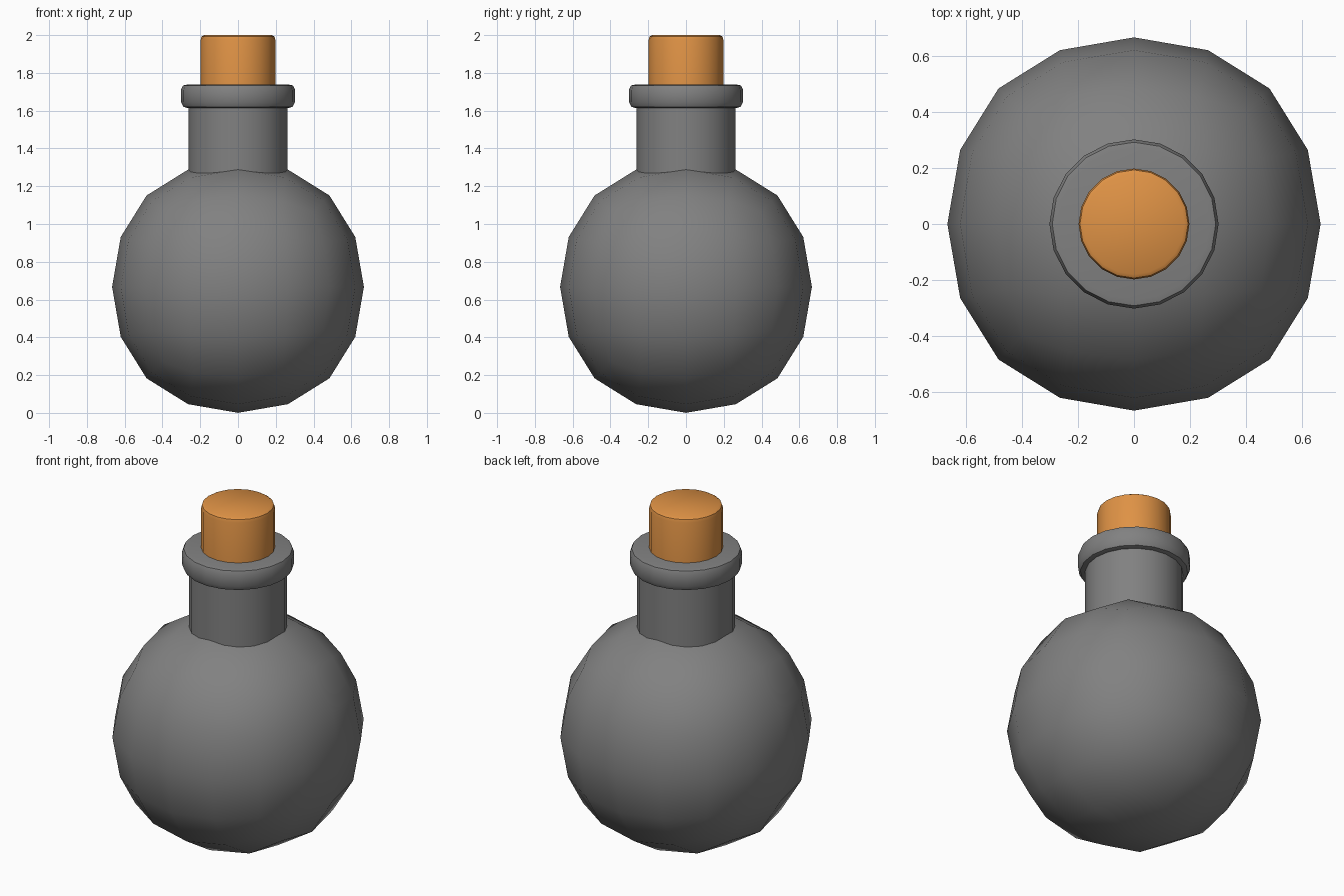
import bpy, bmesh, math

if "Cube" in bpy.data.objects:
    bpy.data.objects.remove(bpy.data.objects["Cube"])


def material(name, color):
    mat = bpy.data.materials.new(name)
    mat.diffuse_color = (*color, 1)
    mat.use_nodes = True
    mat.node_tree.nodes["Principled BSDF"].inputs["Base Color"].default_value = mat.diffuse_color
    return mat


def finish(obj, mat, angle=40):
    obj.data.materials.append(mat)
    bpy.ops.object.select_all(action='DESELECT')
    obj.select_set(True)
    bpy.context.view_layer.objects.active = obj
    bpy.ops.object.shade_smooth_by_angle(angle=math.radians(angle))


def lathe(name, profile, mat, sides=20):
    """Closed turned part from (radius, z) points, bottom to top."""
    bm = bmesh.new()
    rings = [[bm.verts.new((r * math.cos(2 * math.pi * i / sides),
                            r * math.sin(2 * math.pi * i / sides), z))
              for i in range(sides)] for r, z in profile]
    for a, b in zip(rings, rings[1:]):
        for i in range(sides):
            j = (i + 1) % sides
            bm.faces.new((a[i], a[j], b[j], b[i]))
    bm.faces.new(rings[0][::-1])
    bm.faces.new(rings[-1])
    mesh = bpy.data.meshes.new(name)
    bm.to_mesh(mesh)
    bm.free()
    obj = bpy.data.objects.new(name, mesh)
    bpy.context.collection.objects.link(obj)
    finish(obj, mat)


grey = material("dark_grey", (0.22, 0.22, 0.22))
orange = material("cork_orange", (0.74, 0.29, 0.06))

# Round body: a cube subdivided into a coarse ball
bpy.ops.mesh.primitive_cube_add(size=1.588, location=(0, 0, 0.667))
body = bpy.context.object
body.name = "flask_body"
sub = body.modifiers.new("round", 'SUBSURF')
sub.levels = sub.render_levels = 2
bpy.ops.object.modifier_apply(modifier="round")
finish(body, grey, 60)

# Neck and rounded lip
lathe("flask_neck", [(0.263, 1.15), (0.263, 1.65)], grey)
lathe("flask_lip", [(0.27, 1.615), (0.289, 1.62), (0.302, 1.645),
                    (0.302, 1.71), (0.292, 1.733), (0.27, 1.738)], grey)

# Cork stopper
lathe("cork", [(0.198, 1.65), (0.198, 1.975), (0.193, 1.992), (0.18, 2.0)], orange)
